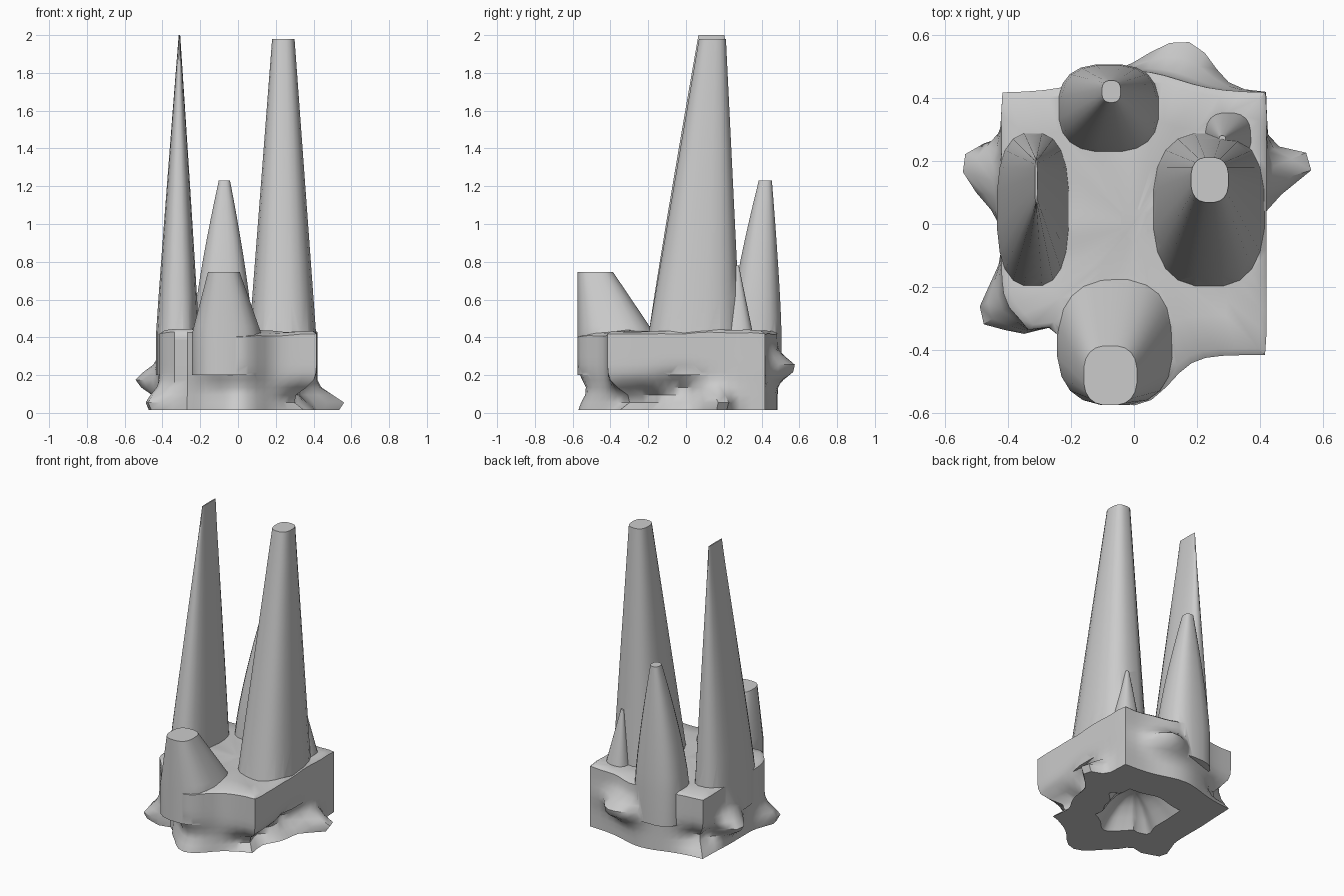
import bpy, bmesh, math
from mathutils import Vector, noise

if "Cube" in bpy.data.objects:
    bpy.data.objects.remove(bpy.data.objects["Cube"])

SEG = 64


def skin(name, rings):
    """Bridge a stack of closed rings into a capped solid."""
    bm = bmesh.new()
    loops = [[bm.verts.new(p) for p in ring] for ring in rings]
    for a, b in zip(loops, loops[1:]):
        for i in range(len(a)):
            j = (i + 1) % len(a)
            bm.faces.new((a[i], a[j], b[j], b[i]))
    bm.faces.new(loops[0][::-1])
    bm.faces.new(loops[-1])
    bmesh.ops.recalc_face_normals(bm, faces=bm.faces)
    me = bpy.data.meshes.new(name)
    bm.to_mesh(me)
    bm.free()
    ob = bpy.data.objects.new(name, me)
    bpy.context.collection.objects.link(ob)
    return ob


def spire(name, foot, tip, height, bulge=1.0, n=20, steps=8):
    """Taper a rounded box from foot to tip; both are centre x, y and half width x, y."""
    rings = []
    for k in range(-1, steps + 1):
        t = max(k, 0) / steps
        z = .42 + (height - .42) * t if k >= 0 else .2
        cx, cy, hx, hy = Vector(foot).lerp(Vector(tip), t ** bulge)
        ring = []
        for i in range(n):
            a = 2 * math.pi * (i + .5) / n
            c, s = math.cos(a), math.sin(a)
            ring.append((cx + hx * math.copysign(abs(c) ** .75, c),
                         cy + hy * math.copysign(abs(s) ** .75, s), z))
        rings.append(ring)
    return skin(name, rings)


# Bulges of the plan outline: angle, amount, angular width
PLAN = [(-90, .16, 17), (90, .07, 25), (228, -.12, 12)]
# Lumps and hollows on the wall: angle, height, amount, angular width
LUMPS = [(160, .17, .14, 12), (212, .05, .10, 10), (19, .05, .17, 8),
         (73, .24, .13, 14), (-38, .07, -.20, 18), (-5, .12, -.10, 18),
         (138, .12, -.12, 14), (-95, .12, -.05, 20)]


def bell(deg, centre, width):
    return math.exp(-(((deg - centre + 180) % 360 - 180) / width) ** 2)


def wall_radius(deg, z):
    c, s = abs(math.cos(math.radians(deg))), abs(math.sin(math.radians(deg)))
    r = min(.42 / max(c, .01), .415 / max(s, .01))
    r += sum(amp * bell(deg, a, w) for a, amp, w in PLAN)
    return r + sum(amp * bell(deg, a, w) * math.exp(-((z - h) / .07) ** 2)
                   for a, h, amp, w in LUMPS)


def base_ring(z, scale=1.0, wall_z=None):
    ring = []
    for i in range(SEG):
        deg = 360 * i / SEG
        t = math.radians(deg)
        r = wall_radius(deg, z if wall_z is None else wall_z) * scale
        x, y = r * math.cos(t), r * math.sin(t)
        wob = .02 * noise.noise(Vector((x, y, z)) * 6) if z > .3 else 0
        ring.append((x, y, z + wob))
    return ring


# Rocky base: hollow underside, lumpy wall, gently raised top
rings = [base_ring(.015 + .15 * (1 - (k / 4) ** 2), .05 + .11 * k, .02) for k in range(5)]
rings += [base_ring(.015 + .04 * k) for k in range(11)]
rings += [base_ring(.43, s, .43) for s in (.95, .7, .4, .1)]
rock = skin("rock_formation", rings)

# Tapered spires standing on the base
parts = [
    spire("right_spire", (.237, .045, .178, .245), (.24, .14, .06, .072), 1.98),
    spire("left_spire", (-.32, .045, .115, .245), (-.31, .135, .004, .07), 2.0, 1.05),
    spire("back_spire", (-.08, .367, .16, .14), (-.072, .42, .03, .035), 1.23, 1.3),
    spire("front_horn", (-.06, -.37, .185, .205), (-.075, -.48, .085, .095), .745),
    spire("small_spike", (.3, .275, .075, .08), (.28, .27, .01, .01), .78),
]

# Fuse the spires into the base
bpy.context.view_layer.objects.active = rock
for p in parts:
    m = rock.modifiers.new("fuse", 'BOOLEAN')
    m.operation, m.solver, m.object = 'UNION', 'EXACT', p
    bpy.ops.object.modifier_apply(modifier=m.name)
    bpy.data.objects.remove(p)

bpy.ops.object.select_all(action='DESELECT')
rock.select_set(True)
bpy.ops.object.shade_smooth_by_angle(angle=math.radians(45))
